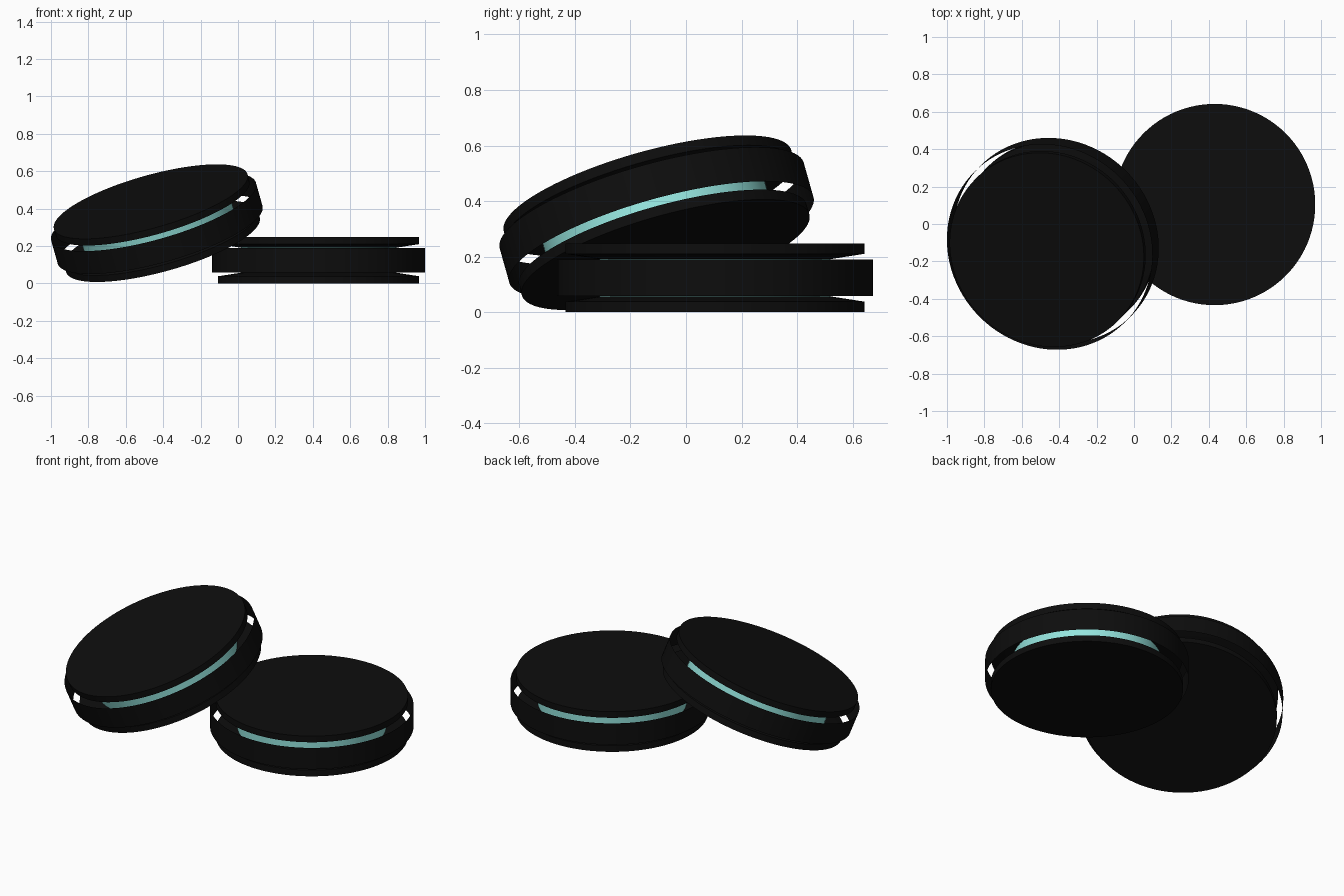
import bpy, bmesh, math
from mathutils import Vector, Matrix

if "Cube" in bpy.data.objects:
    bpy.data.objects.remove(bpy.data.objects["Cube"])

SEG = 96
MID = 0.125  # half-height of one puck


def material(name, rgb):
    m = bpy.data.materials.new(name)
    m.diffuse_color = (*rgb, 1)
    m.use_nodes = True
    m.node_tree.nodes["Principled BSDF"].inputs["Base Color"].default_value = m.diffuse_color
    return m


black = material("matte_black", (0.004, 0.004, 0.004))
teal = material("glow_teal", (0.30, 0.78, 0.73))


def lathe(name, profile, mat, matrix):
    """Spin an (r, z) profile; r = 0 closes to a single flat cap."""
    bm = bmesh.new()
    rings = []
    for r, z in profile:
        rings.append([bm.verts.new((r * math.cos(2 * math.pi * i / SEG),
                                    r * math.sin(2 * math.pi * i / SEG), z))
                      for i in range(SEG)])
    for a, b in zip(rings, rings[1:]):
        for i in range(SEG):
            j = (i + 1) % SEG
            bm.faces.new((a[i], a[j], b[j], b[i]))
    if len(profile) > 2:  # plates are closed solids
        bm.faces.new(rings[0][::-1])
        bm.faces.new(rings[-1])
        bmesh.ops.recalc_face_normals(bm, faces=bm.faces)
    me = bpy.data.meshes.new(name)
    bm.to_mesh(me)
    bm.free()
    me.materials.append(mat)
    ob = bpy.data.objects.new(name, me)
    bpy.context.collection.objects.link(ob)
    ob.matrix_world = matrix
    bpy.ops.object.select_all(action='DESELECT')
    ob.select_set(True)
    bpy.context.view_layer.objects.active = ob
    bpy.ops.object.shade_smooth_by_angle(angle=math.radians(30))
    return ob


def puck(prefix, centre, normal):
    rot = Vector((0, 0, 1)).rotation_difference(Vector(normal)).to_matrix().to_4x4()
    m = Matrix.Translation(centre) @ rot
    # end plates with a shallow undercut cone towards the core
    plate = [(0.416, 0.067), (0.538, 0.086), (0.538, 0.124)]
    lathe(prefix + "_top_plate", plate, black, m)
    lathe(prefix + "_bottom_plate", [(r, -z) for r, z in reversed(plate)], black, m)
    # recessed coloured core
    lathe(prefix + "_core", [(0.416, -0.067), (0.416, 0.067)], teal, m)
    # thin open band floating around the core
    lathe(prefix + "_outer_band", [(0.569, -0.066), (0.569, 0.066)], black, m)


puck("flat_puck", (0.431, 0.104, MID - 0.001), (0, 0, 1))
puck("leaning_puck", (-0.434, -0.106, 0.322), (-0.262, -0.262, 0.929))
